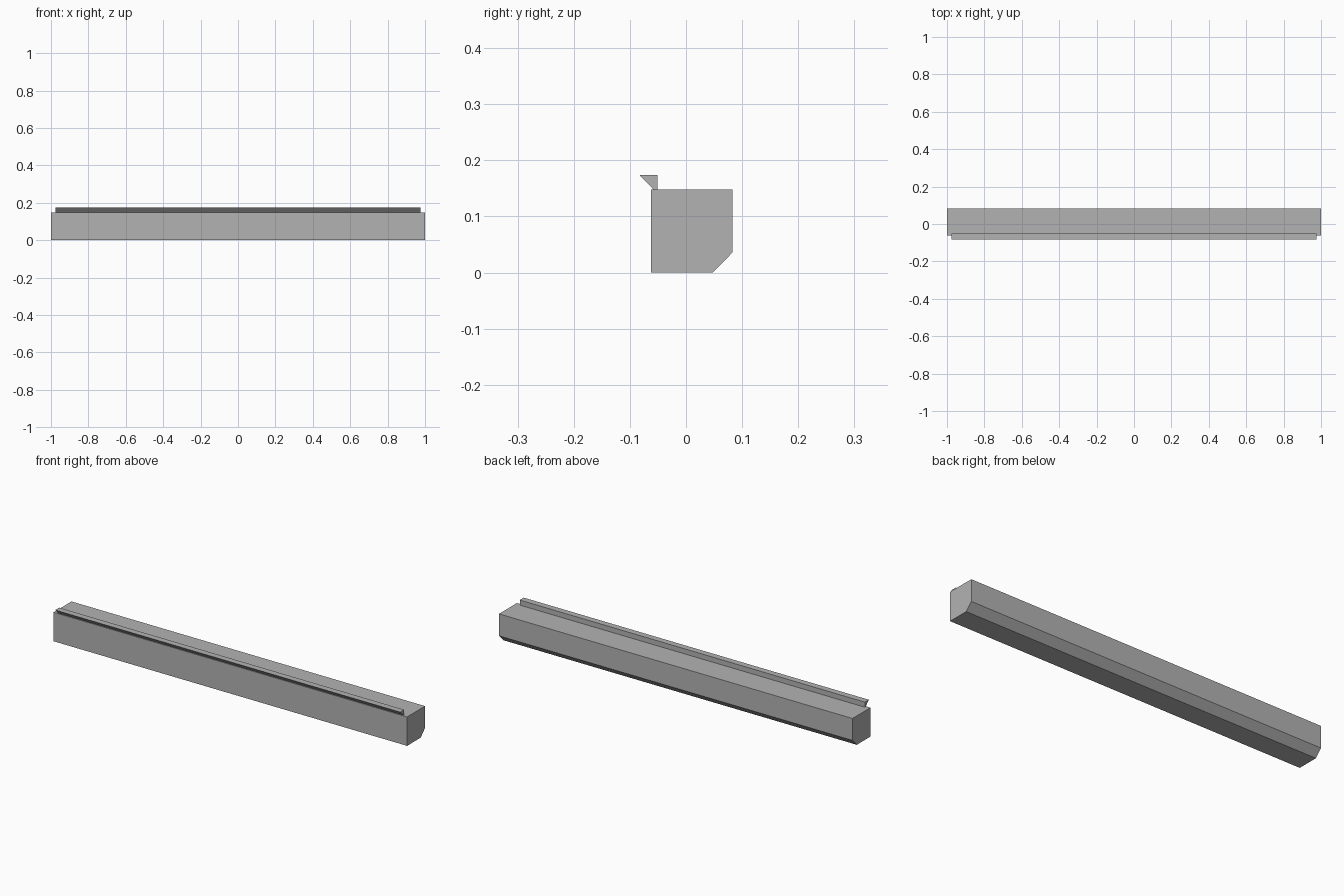
import bpy
import bmesh

cube = bpy.data.objects.get("Cube")
if cube:
    bpy.data.objects.remove(cube, do_unlink=True)

GREY = (0.45, 0.45, 0.45, 1)
grey = bpy.data.materials.new("plain_grey")
grey.use_nodes = True
grey.diffuse_color = GREY
grey.node_tree.nodes["Principled BSDF"].inputs["Base Color"].default_value = GREY


def extruded_bar(name, profile, half_length):
    """Extrude a (y, z) profile along x, centred on x = 0."""
    bm = bmesh.new()
    face = bm.faces.new([bm.verts.new((-half_length, y, z)) for y, z in profile])
    result = bmesh.ops.extrude_face_region(bm, geom=[face], use_keep_orig=True)
    verts = [v for v in result["geom"] if isinstance(v, bmesh.types.BMVert)]
    bmesh.ops.translate(bm, verts=verts, vec=(2 * half_length, 0, 0))
    bmesh.ops.recalc_face_normals(bm, faces=bm.faces)
    mesh = bpy.data.meshes.new(name)
    bm.to_mesh(mesh)
    bm.free()
    mesh.materials.append(grey)
    obj = bpy.data.objects.new(name, mesh)
    bpy.context.collection.objects.link(obj)
    return obj


# Main beam with a bevelled lower back edge
extruded_bar("beam", [(-0.062, 0), (0.048, 0), (0.083, 0.036),
                      (0.083, 0.148), (-0.062, 0.148)], 1.0)

# Overhanging lip along the top front edge
extruded_bar("lip", [(-0.083, 0.174), (-0.058, 0.148),
                     (-0.051, 0.148), (-0.051, 0.174)], 0.976)
